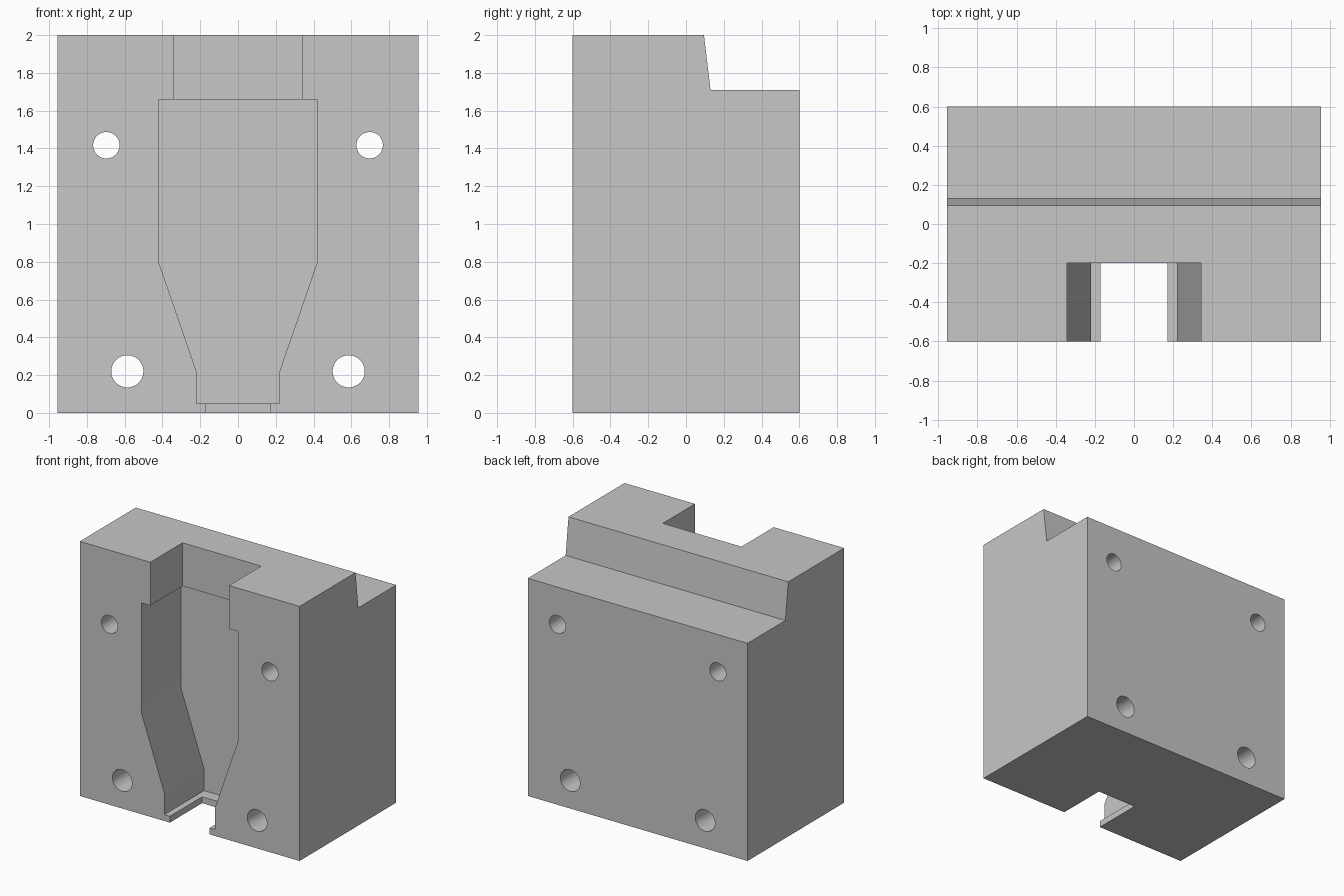
import bpy
import bmesh
import math
from mathutils import Vector

cube = bpy.data.objects.get("Cube")
if cube:
    bpy.data.objects.remove(cube, do_unlink=True)

W, D, H = 0.955, 0.6, 2.0

grey = bpy.data.materials.new("plain grey")
grey.use_nodes = True
colour = (0.57, 0.57, 0.57, 1)
grey.diffuse_color = colour
grey.node_tree.nodes["Principled BSDF"].inputs["Base Color"].default_value = colour


def prism(name, points, direction):
    """Extrude a closed outline of 3D points along a direction."""
    bm = bmesh.new()
    face = bm.faces.new([bm.verts.new(p) for p in points])
    result = bmesh.ops.extrude_face_region(bm, geom=[face])
    moved = [v for v in result["geom"] if isinstance(v, bmesh.types.BMVert)]
    bmesh.ops.translate(bm, verts=moved, vec=Vector(direction))
    bmesh.ops.recalc_face_normals(bm, faces=bm.faces)
    mesh = bpy.data.meshes.new(name)
    bm.to_mesh(mesh)
    bm.free()
    obj = bpy.data.objects.new(name, mesh)
    bpy.context.collection.objects.link(obj)
    obj.data.materials.append(grey)
    return obj


def front_cutter(name, half_outline, back_y):
    """Symmetric cutter from ahead of the front face to back_y."""
    outline = half_outline + [(-x, z) for x, z in reversed(half_outline)]
    start = -D - 0.1
    return prism(name, [(x, start, z) for x, z in outline], (0, back_y - start, 0))


def hole_cutter(name, x, z, radius):
    ring = [math.tau * i / 48 for i in range(48)]
    points = [(x + radius * math.cos(a), -1, z + radius * math.sin(a)) for a in ring]
    return prism(name, points, (0, 2, 0))


# Block with a stepped, sloping rear shoulder
side = [(-D, 0), (D, 0), (D, 1.71), (0.13, 1.71), (0.095, H), (-D, H)]
block = prism("block", [(-W, y, z) for y, z in side], (2 * W, 0, 0))

# Tapered pocket with shallower top and bottom openings
cutters = [
    front_cutter("pocket_cutter",
                 [(0.22, 0.05), (0.22, 0.22), (0.42, 0.8), (0.42, 1.66)], -0.107),
    front_cutter("top_opening_cutter", [(0.342, 1.5), (0.342, 2.1)], -0.2),
    front_cutter("bottom_opening_cutter", [(0.172, -0.1), (0.172, 0.2)], -0.2),
]

# Four through holes
for label, sign in (("left", 1), ("right", -1)):
    cutters.append(hole_cutter("upper_hole_" + label, sign * 0.697, 1.417, 0.07))
    cutters.append(hole_cutter("lower_hole_" + label, sign * 0.586, 0.22, 0.085))

# Cut the block, then remove the cutters
bpy.context.view_layer.objects.active = block
for cutter in cutters:
    mod = block.modifiers.new(cutter.name, "BOOLEAN")
    mod.operation = "DIFFERENCE"
    mod.solver = "EXACT"
    mod.object = cutter
    cutter.hide_render = True
    bpy.ops.object.modifier_apply(modifier=mod.name)
    bpy.data.objects.remove(cutter, do_unlink=True)

# Smooth hole walls, sharp edges elsewhere
bpy.ops.object.select_all(action="DESELECT")
block.select_set(True)
bpy.ops.object.shade_smooth_by_angle(angle=math.radians(30))
